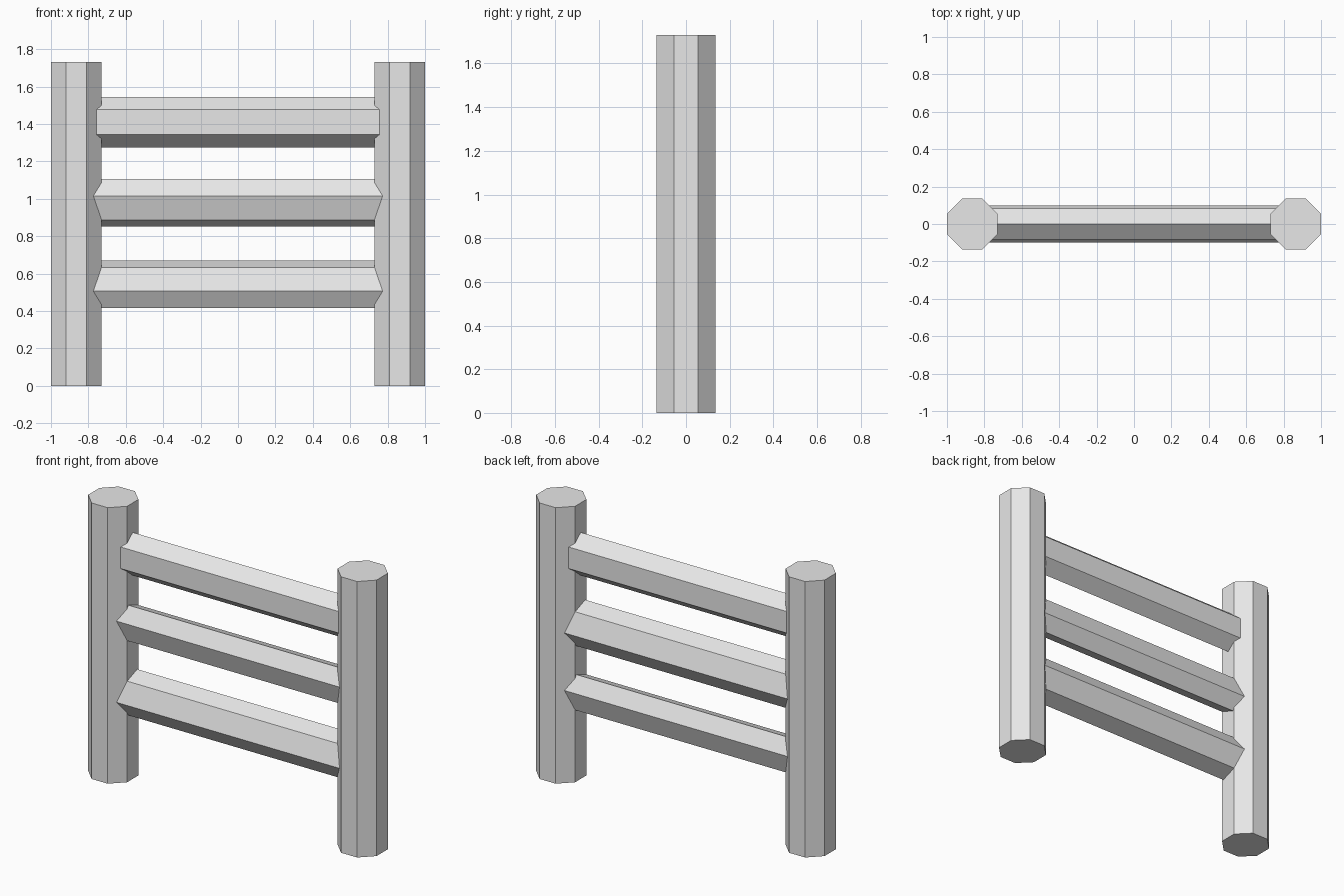
import bpy
from math import pi, cos, radians
from mathutils import Matrix

cube = bpy.data.objects.get("Cube")
if cube:
    bpy.data.objects.remove(cube, do_unlink=True)

GREY = (0.8, 0.8, 0.8, 1.0)
mat = bpy.data.materials.new("plain grey")
mat.use_nodes = True
mat.diffuse_color = GREY
mat.node_tree.nodes["Principled BSDF"].inputs["Base Color"].default_value = GREY


def prism(name, sides, radius, length, shape, location):
    """Flat-sided bar along z, reshaped by a matrix and moved into place."""
    bpy.ops.mesh.primitive_cylinder_add(vertices=sides, radius=radius, depth=length)
    obj = bpy.context.object
    obj.name = obj.data.name = name
    obj.data.transform(Matrix.Translation(location) @ shape)
    obj.data.materials.append(mat)
    return obj


# Two upright octagonal posts with flat sides facing the axes
HEIGHT, APOTHEM = 1.73, 0.135
for side, x in (("left", 1), ("right", -1)):
    prism(side + "_post", 8, APOTHEM / cos(pi / 8), HEIGHT,
          Matrix.Rotation(pi / 8, 4, "Z"), (x * (1 - APOTHEM), 0, HEIGHT / 2))

# Three flattened hexagonal rungs, each rolled a little differently
lay_down = Matrix.Rotation(pi / 2, 4, "Y") @ Matrix.Rotation(pi / 2, 4, "Z")
flatten = Matrix.Diagonal((1, 0.7, 1, 1))
for name, z, roll in (("lower_rung", 0.543, -19), ("middle_rung", 0.978, 19), ("upper_rung", 1.41, 0)):
    shape = Matrix.Rotation(radians(roll), 4, "X") @ flatten @ lay_down
    prism(name, 6, 0.135, 1.66, shape, (0, 0, z))
